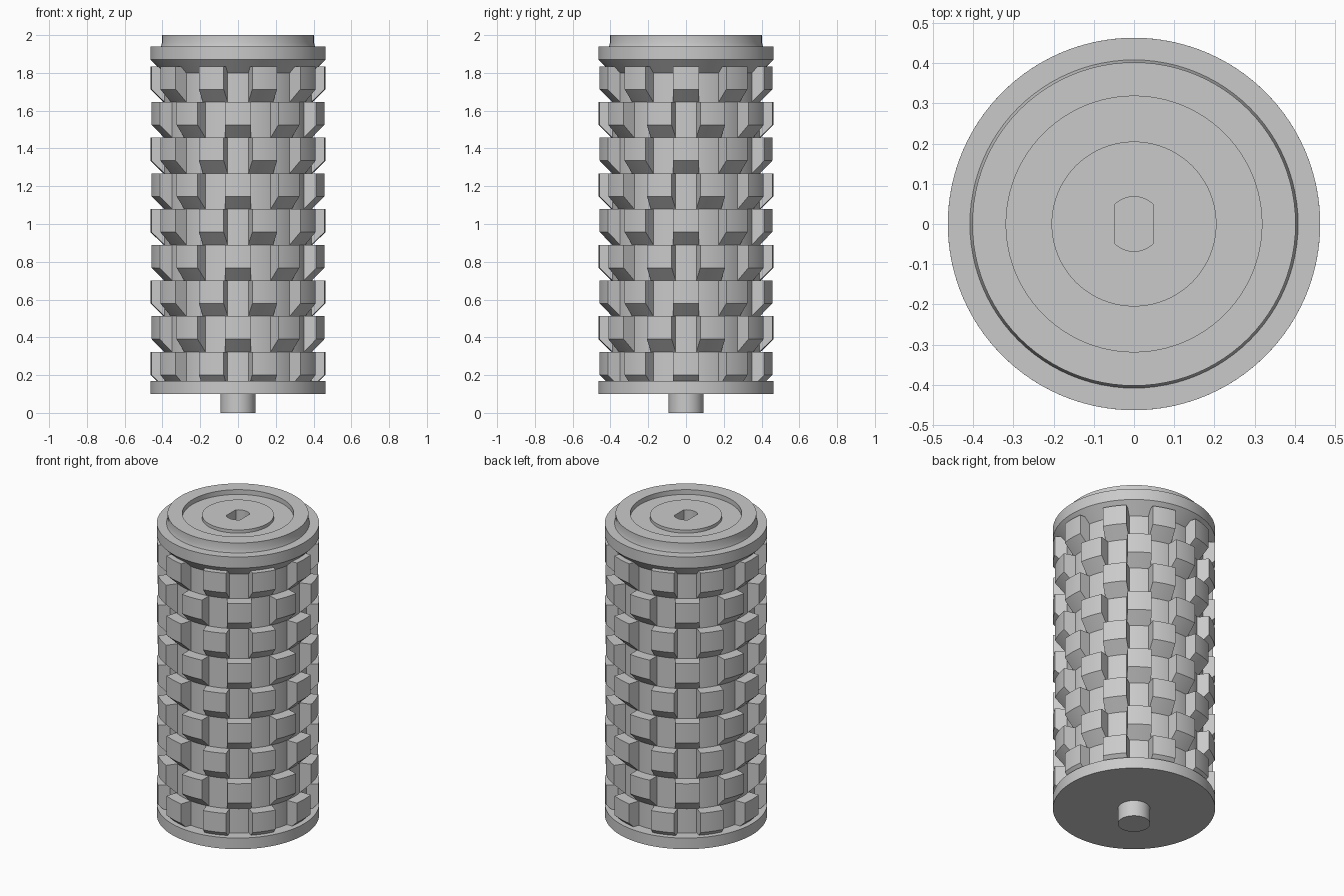
import bpy, bmesh, math
from mathutils import Matrix, Vector

cube = bpy.data.objects.get("Cube")
if cube:
    bpy.data.objects.remove(cube)

metal = bpy.data.materials.new("plain_grey")
metal.use_nodes = True
grey = (0.59, 0.59, 0.59, 1)
metal.diffuse_color = grey
metal.node_tree.nodes["Principled BSDF"].inputs["Base Color"].default_value = grey


def finish(name, bm):
    bmesh.ops.recalc_face_normals(bm, faces=bm.faces)
    mesh = bpy.data.meshes.new(name)
    bm.to_mesh(mesh)
    bm.free()
    mesh.materials.append(metal)
    ob = bpy.data.objects.new(name, mesh)
    bpy.context.collection.objects.link(ob)
    bpy.ops.object.select_all(action="DESELECT")
    ob.select_set(True)
    bpy.context.view_layer.objects.active = ob
    bpy.ops.object.shade_smooth_by_angle(angle=math.radians(25))


def lathe(name, profile, flat_below=0, flat=0, segments=96):
    """Spin (radius, z) points; rings under flat_below get two flats at x = +-flat."""
    bm = bmesh.new()
    rings = []
    for r, z in profile:
        ring = []
        for i in range(segments):
            a = math.tau * i / segments
            x, y = r * math.cos(a), r * math.sin(a)
            if r < flat_below:
                x = max(-flat, min(flat, x))
            ring.append(bm.verts.new((x, y, z)))
        rings.append(ring)
    for low, high in zip(rings, rings[1:]):
        for i in range(segments):
            j = (i + 1) % segments
            bm.faces.new((low[i], low[j], high[j], high[i]))
    bm.faces.new(rings[0])
    bm.faces.new(rings[-1])
    finish(name, bm)


CORE, TIP, HALF = 0.395, 0.463, 0.069

# Drum with end flanges, recessed cap, raised hub and double-flat socket
lathe("roller_body", [
    (TIP, 0.10), (TIP, 0.17), (CORE, 0.17),
    (CORE, 1.80), (TIP, 1.87), (TIP, 1.94),
    (0.408, 1.94), (0.402, 1.96), (0.402, 2.0),
    (0.318, 2.0), (0.318, 1.97), (0.205, 1.97), (0.205, 1.99),
    (0.068, 1.99), (0.068, 1.70)], flat_below=0.08, flat=0.049)
lathe("bottom_shaft", [(0.092, 0), (0.092, 0.12)])

# Staggered rows of curved teeth with sloped undersides
COUNT, ROWS, PITCH, TOP, STEPS = 10, 9, 0.189, 1.835, 6
side = [(0.37, 0), (TIP, 0), (TIP, -0.122), (CORE, -0.189), (0.37, -0.189)]
for row in range(ROWS):
    bm = bmesh.new()
    z = TOP - row * PITCH
    for k in range(COUNT):
        turn = Matrix.Rotation(math.tau * (k + 0.5 * (row % 2 == 0)) / COUNT, 3, "Z")
        slices = []
        for s in range(STEPS + 1):
            x = HALF * (2 * s / STEPS - 1)
            slices.append([bm.verts.new(turn @ Vector((x, -math.sqrt(r * r - x * x), z + dz)))
                           for r, dz in side])
        bm.faces.new(slices[0])
        bm.faces.new(slices[-1])
        for a, b in zip(slices, slices[1:]):
            for i in range(len(side)):
                j = (i + 1) % len(side)
                bm.faces.new((a[i], a[j], b[j], b[i]))
    finish(f"tooth_row_{row + 1}", bm)
